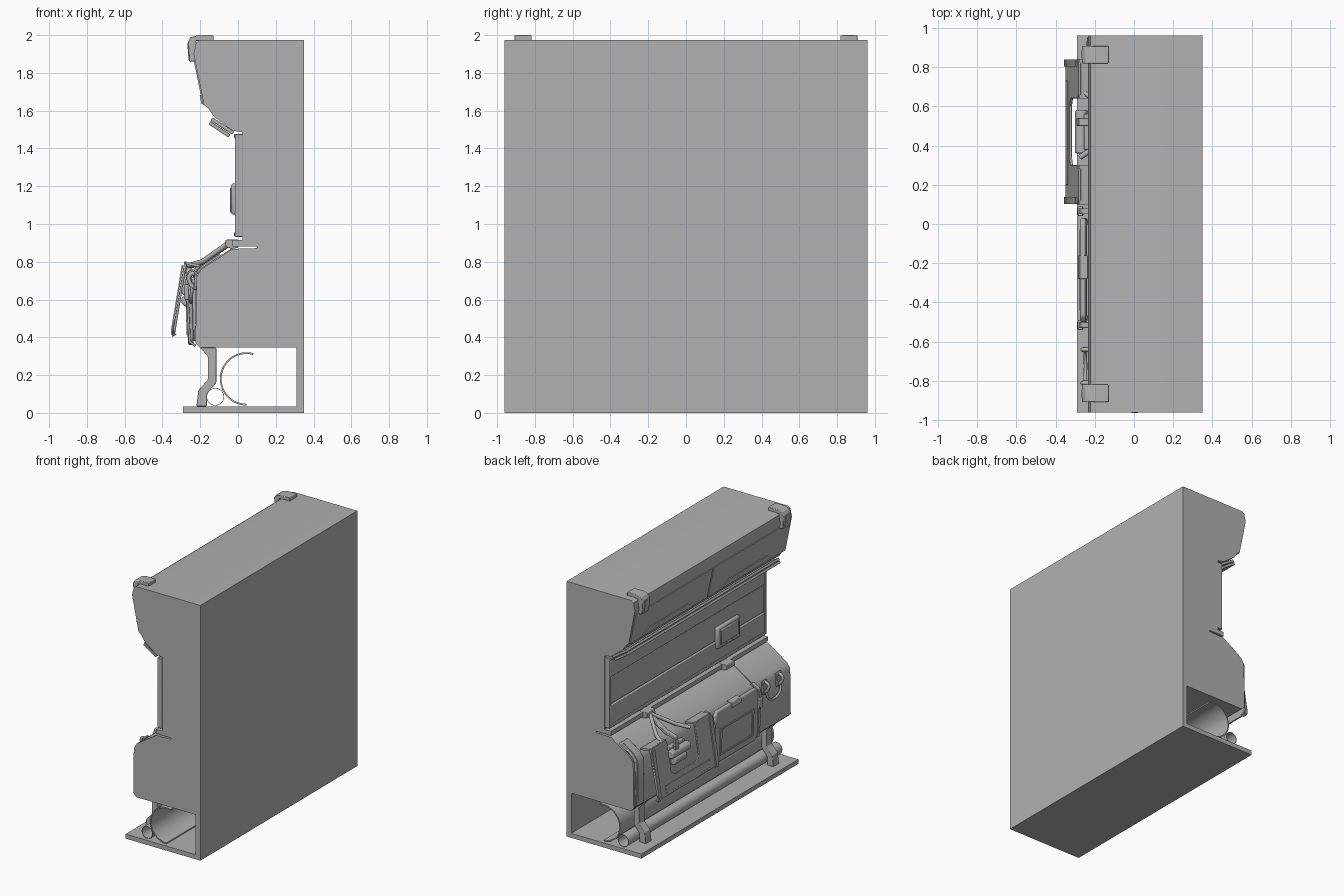
import bpy, bmesh, math
from mathutils import Vector

GREY = bpy.data.materials.new("dark_grey")
GREY.diffuse_color = (0.44, 0.44, 0.44, 1)


def finish(name, bm, bevel=0.0, angle=35):
    bmesh.ops.recalc_face_normals(bm, faces=bm.faces)
    me = bpy.data.meshes.new(name)
    bm.to_mesh(me)
    bm.free()
    me.materials.append(GREY)
    ob = bpy.data.objects.new(name, me)
    bpy.context.collection.objects.link(ob)
    bpy.ops.object.select_all(action='DESELECT')
    bpy.context.view_layer.objects.active = ob
    ob.select_set(True)
    bpy.ops.object.shade_smooth_by_angle(angle=math.radians(angle))
    if bevel:
        m = ob.modifiers.new("Bevel", 'BEVEL')
        m.width, m.segments, m.limit_method = bevel, 2, 'ANGLE'
    return ob


def solid(name, ring, offset, bevel=0.0):
    """Closed prism: a ring of 3D points swept by an offset."""
    bm = bmesh.new()
    a = [bm.verts.new(p) for p in ring]
    b = [bm.verts.new(Vector(p) + Vector(offset)) for p in ring]
    bm.faces.new(a)
    bm.faces.new(b[::-1])
    for i in range(len(a)):
        bm.faces.new((a[i - 1], a[i], b[i], b[i - 1]))
    return finish(name, bm, bevel)


def profile(name, pts, y0, y1, bevel=0.0):
    """Side profile (x, z) extruded along y."""
    return solid(name, [(x, y0, z) for x, z in pts], (0, y1 - y0, 0), bevel)


def plate(name, outline, p, q, t, bevel=0.0):
    """Outline (y, s) laid on the line p-q (x, z; top to bottom), raised outward by t."""
    dx, dz = q[0] - p[0], q[1] - p[1]
    n = Vector((dz, 0, -dx)).normalized()
    return solid(name, [(p[0] + dx * s, y, p[1] + dz * s) for y, s in outline], n * t, bevel)


def rect(y0, y1, s0=0, s1=1):
    return [(y0, s0), (y1, s0), (y1, s1), (y0, s1)]


def ribbon(name, path, t, y0, y1, bevel=0.0):
    """Bent strip following a path (x, z) with thickness t on the outer side."""
    P = [Vector(p) for p in path]
    outer = []
    for i, p in enumerate(P):
        d = Vector((0, 0))
        if i:
            d += (p - P[i - 1]).normalized()
        if i < len(P) - 1:
            d += (P[i + 1] - p).normalized()
        d.normalize()
        outer.append(p + Vector((d.y, -d.x)) * t)
    return profile(name, [tuple(p) for p in P + outer[::-1]], y0, y1, bevel)


def tube(name, pts, r, smooth=True):
    cu = bpy.data.curves.new(name, 'CURVE')
    cu.dimensions, cu.bevel_depth, cu.bevel_resolution, cu.use_fill_caps = '3D', r, 3, True
    cu.resolution_u = 6
    cu.materials.append(GREY)
    sp = cu.splines.new('BEZIER')
    sp.bezier_points.add(len(pts) - 1)
    for b, p in zip(sp.bezier_points, pts):
        b.co = p
        b.handle_left_type = b.handle_right_type = 'AUTO' if smooth else 'VECTOR'
    ob = bpy.data.objects.new(name, cu)
    bpy.context.collection.objects.link(ob)
    return ob


def arc(cx, cz, r, a0, a1, n):
    return [(cx + r * math.cos(math.radians(a0 + (a1 - a0) * i / n)),
             cz + r * math.sin(math.radians(a0 + (a1 - a0) * i / n))) for i in range(n + 1)]


# Main carcass: back, base, lower housing, wall and overhead bin in one profile
profile("carcass", [
    (0.35, 0), (0.35, 1.975), (-0.20, 1.975), (-0.222, 1.96), (-0.235, 1.90), (-0.18, 1.63),
    (-0.155, 1.61), (-0.13, 1.57), (-0.03, 1.495), (0.025, 1.485), (0.025, 0.885), (0.10, 0.885),
    (0.10, 0.872), (-0.03, 0.868), (-0.195, 0.76), (-0.22, 0.72), (-0.225, 0.37), (-0.20, 0.345),
    (0.31, 0.345), (0.31, 0.035), (-0.29, 0.035), (-0.29, 0)], -0.96, 0.96)

# Overhead bin doors with trapezoid pulls
door_p, door_q = (-0.235, 1.90), (-0.18, 1.63)
for i, (a, b, c) in enumerate([(0.006, 0.95, 0.5), (-0.95, -0.006, -0.47)]):
    plate(f"bin_door_{i}", rect(a, b, 0.12, 1), door_p, door_q, 0.006)
    plate(f"bin_pull_{i}", [(c - 0.24, 0.80), (c + 0.24, 0.80), (c + 0.31, 0.98), (c - 0.31, 0.98)],
          (-0.241, 1.90), (-0.186, 1.63), 0.006)

# Sloped strip under the bin
ribbon("bin_light_strip", [(-0.02, 1.49), (-0.135, 1.565)], -0.02, -0.94, 0.94, 0.004)
ribbon("bin_light_cover", [(-0.04, 1.475), (-0.145, 1.545)], -0.02, -0.94, 0.94, 0.003)

# Corner hooks on the top
for i, y in enumerate((-0.863, 0.863)):
    profile(f"top_hook_{i}", [
        (-0.13, 1.97), (-0.13, 2.0), (-0.21, 2.0), (-0.25, 1.99), (-0.265, 1.965), (-0.258, 1.86),
        (-0.222, 1.86), (-0.222, 1.97)], y - 0.045, y + 0.045, 0.004)
    profile(f"top_hook_rib_{i}", [(-0.258, 1.965), (-0.268, 1.955), (-0.262, 1.87), (-0.25, 1.855)],
            y - 0.02, y + 0.02)

# Middle wall panels, end frames and rails
for i, (z0, z1, x) in enumerate([(0.935, 1.10, -0.016), (1.108, 1.315, -0.008), (1.323, 1.475, -0.016)]):
    plate(f"wall_panel_{i}", rect(-0.94, 0.94), (0.025, z1), (0.025, z0), 0.025 - x, 0.004)
for i, y in enumerate((-0.95, 0.95)):
    plate(f"wall_frame_{i}", rect(y - 0.012, y + 0.01), (0.025, 1.475), (0.025, 0.932), 0.042, 0.004)
for i, z in enumerate((0.945, 1.465)):
    plate(f"wall_rail_{i}", rect(-0.95, 0.95), (0.025, z + 0.012), (0.025, z - 0.012), 0.045, 0.004)

# Wall box with cover
plate("wall_box", rect(-0.62, -0.34), (0.0, 1.215), (0.0, 1.05), 0.036, 0.012)
plate("wall_box_cover", rect(-0.59, -0.37), (-0.03, 1.195), (-0.03, 1.08), 0.012, 0.006)
plate("wall_box_latch", rect(-0.52, -0.44), (-0.03, 1.085), (-0.03, 1.06), 0.012, 0.003)

# Shelf with clips
profile("shelf", [(0.10, 0.882), (0.10, 0.915), (-0.03, 0.915), (-0.03, 0.882)], -0.96, 0.96)
for i, y in enumerate((-0.45, 0.52)):
    profile(f"shelf_clip_{i}", [(0.0, 0.875), (0.0, 0.917), (-0.065, 0.917), (-0.07, 0.88), (-0.03, 0.868)],
            y - 0.05, y + 0.05, 0.004)

# Side cover plate hugging the lower housing
ribbon("side_cover", [(-0.09, 0.83), (-0.195, 0.76), (-0.22, 0.72), (-0.225, 0.38)], 0.014, 0.85, 0.95, 0.004)
ribbon("side_cover_inset", [(-0.115, 0.832), (-0.203, 0.772), (-0.233, 0.725), (-0.238, 0.42)], 0.005, 0.87, 0.93)
ribbon("housing_seam", [(-0.03, 0.868), (-0.195, 0.76), (-0.22, 0.72), (-0.225, 0.38)], 0.005, -0.535, -0.525)

# Bent struts from the clip to the folding panel
for i, y in enumerate((0.68, 0.34)):
    tube(f"panel_strut_{i}", [(-0.055, 0.52, 0.895), (-0.19, 0.52 + (y - 0.52) * 0.7, 0.80), (-0.275, y, 0.775)],
         0.014, False)
ribbon("panel_arm", [(-0.05, 0.875), (-0.19, 0.78), (-0.265, 0.76), (-0.272, 0.70), (-0.255, 0.60)],
       0.02, 0.50, 0.54, 0.003)

# Folding panel, tilted out, with a notch at the top
pp, pq = (-0.27, 0.80), (-0.335, 0.41)
plate("folding_panel", [
    (0.12, 0), (0.28, 0), (0.30, 0.05), (0.30, 0.62), (0.34, 0.70), (0.60, 0.70), (0.64, 0.62),
    (0.64, 0.05), (0.66, 0), (0.82, 0), (0.84, 0.05), (0.83, 0.93), (0.80, 1.0), (0.14, 1.0),
    (0.11, 0.93), (0.10, 0.05)], pp, pq, 0.014, 0.003)
plate("folding_panel_lip", rect(0.20, 0.73, 0.80, 0.95), (-0.283, 0.80), (-0.348, 0.41), 0.004, 0.002)
for i, (a, b) in enumerate([(0.10, 0.30), (0.64, 0.84)]):
    profile(f"panel_flange_{i}", [(-0.28, 0.80), (-0.20, 0.785), (-0.20, 0.77), (-0.275, 0.785)], a, b)
for i, y in enumerate((0.12, 0.82)):
    ribbon(f"panel_hook_{i}", [(-0.29, 0.78), (-0.348, 0.43), (-0.345, 0.41), (-0.33, 0.42)], 0.008,
           y - 0.018, y + 0.018)

# Rolls behind the notch
for i, (z, y0, y1) in enumerate([(0.65, 0.36, 0.58), (0.595, 0.41, 0.55)]):
    profile(f"roll_{i}", arc(-0.268, z, 0.033, 0, 342, 19), y0, y1, 0.008)
plate("roll_mount", rect(0.38, 0.56), (-0.22, 0.70), (-0.22, 0.56), 0.035, 0.005)

# Fixed panel with raised frame and tab
plate("fixed_panel", [(-0.47, 0), (0.0, 0), (0.03, 0.07), (0.03, 0.93), (0.0, 1), (-0.47, 1),
                      (-0.50, 0.93), (-0.50, 0.07)], (-0.245, 0.77), (-0.235, 0.36), 0.03, 0.01)
for i, r in enumerate([rect(-0.44, -0.03, 0.36, 0.39), rect(-0.44, -0.03, 0.84, 0.87),
                       rect(-0.44, -0.42, 0.39, 0.84), rect(-0.05, -0.03, 0.39, 0.84)]):
    plate(f"fixed_panel_frame_{i}", r, (-0.275, 0.77), (-0.265, 0.36), 0.006)
plate("fixed_panel_back", rect(-0.47, 0.0), (-0.22, 0.72), (-0.225, 0.38), 0.022)
ribbon("fixed_panel_tab", [(-0.235, 0.772), (-0.27, 0.768), (-0.278, 0.735)], 0.008, -0.28, -0.16, 0.003)

# Vertical belts beside the panels
for i, y in enumerate((0.065, -0.515)):
    ribbon(f"belt_{i}", [(-0.20, 0.765), (-0.255, 0.74), (-0.265, 0.70), (-0.255, 0.50), (-0.25, 0.38),
                         (-0.22, 0.36)], 0.014, y - 0.015, y + 0.015, 0.003)
    plate(f"belt_buckle_{i}", rect(y - 0.025, y + 0.025), (-0.262, 0.68), (-0.258, 0.60), 0.025, 0.006)

# Two hooks with a hanging handle
for i, y in enumerate((-0.64, -0.81)):
    plate(f"hook_base_{i}", rect(y - 0.03, y + 0.03), (-0.215, 0.75), (-0.22, 0.65), 0.015, 0.004)
    tube(f"hook_{i}", [(-0.22, y, 0.74), (-0.255, y, 0.73), (-0.25, y, 0.68), (-0.225, y, 0.66)], 0.012)
tube("hanging_handle", [(-0.24, -0.64, 0.69), (-0.247, -0.65, 0.62), (-0.247, -0.725, 0.585),
                        (-0.247, -0.80, 0.62), (-0.24, -0.81, 0.69)], 0.009)

# Cranked legs
for i, y in enumerate((0.77, -0.79)):
    profile(f"leg_{i}", [(-0.115, 0.345), (-0.20, 0.345), (-0.16, 0.30), (-0.16, 0.175), (-0.21, 0.12),
                         (-0.22, 0.035), (-0.165, 0.035), (-0.165, 0.10), (-0.115, 0.16)],
            y - 0.035, y + 0.035, 0.004)

# Small hollow pipe and the large open trough in the bottom bay
profile("pipe", arc(-0.12, 0.085, 0.047, 0, 359, 24) + arc(-0.12, 0.085, 0.044, 359, 0, 24), -0.94, 0.94)
profile("trough", arc(0.045, 0.18, 0.141, 75, 270, 28) + arc(0.045, 0.18, 0.132, 270, 75, 28), -0.94, 0.94)
